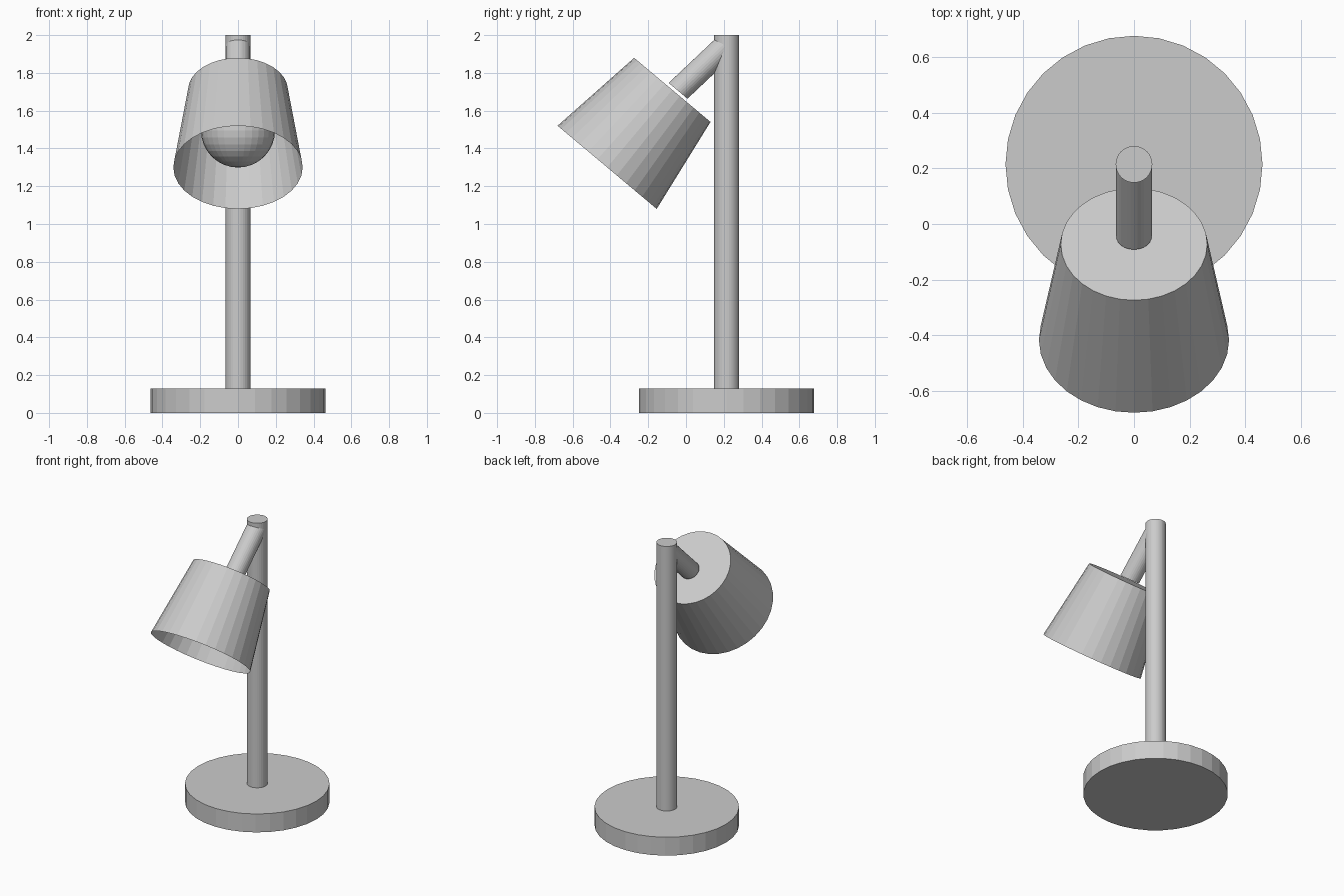
import bpy, bmesh, math
from mathutils import Vector, Matrix

if "Cube" in bpy.data.objects:
    bpy.data.objects.remove(bpy.data.objects["Cube"])

SIDES = 32
POLE_Y = 0.215
TILT = math.radians(40)  # shade leans forward


def tube(name, rings, tilt=0.0, caps=(True, True)):
    """Join round sections (y, z, radius), all tilted alike about x."""
    bm = bmesh.new()
    rot = Matrix.Rotation(tilt, 3, 'X')
    loops = []
    for y, z, r in rings:
        loop = []
        for i in range(SIDES):
            a = 2 * math.pi * i / SIDES
            p = rot @ Vector((r * math.cos(a), r * math.sin(a), 0))
            loop.append(bm.verts.new(p + Vector((0, y, z))))
        loops.append(loop)
    for a, b in zip(loops, loops[1:]):
        for i in range(SIDES):
            j = (i + 1) % SIDES
            bm.faces.new((a[i], a[j], b[j], b[i]))
    if caps[0]:
        bm.faces.new(loops[0][::-1])
    if caps[1]:
        bm.faces.new(loops[-1])
    mesh = bpy.data.meshes.new(name)
    bm.to_mesh(mesh)
    bm.free()
    obj = bpy.data.objects.new(name, mesh)
    bpy.context.collection.objects.link(obj)
    return obj


# Base disc and upright pole
tube("base", [(POLE_Y, 0, 0.463), (POLE_Y, 0.13, 0.463)])
tube("pole", [(POLE_Y, 0.13, 0.066), (POLE_Y, 2.0, 0.066)])

# Short arm from the pole top down to the shade
tube("arm", [(-0.042, 1.705, 0.065), (0.213, 1.946, 0.065)], -TILT)

# Tapered shade, open at the bottom
tube("shade", [(-0.4175, 1.30, 0.3425), (-0.0725, 1.71, 0.264)], -TILT,
     caps=(False, True))

# Round bulb inside the shade
bpy.ops.mesh.primitive_uv_sphere_add(segments=32, ring_count=16, radius=0.196,
                                     location=(0, -0.253, 1.495))
bpy.context.object.name = "bulb"
